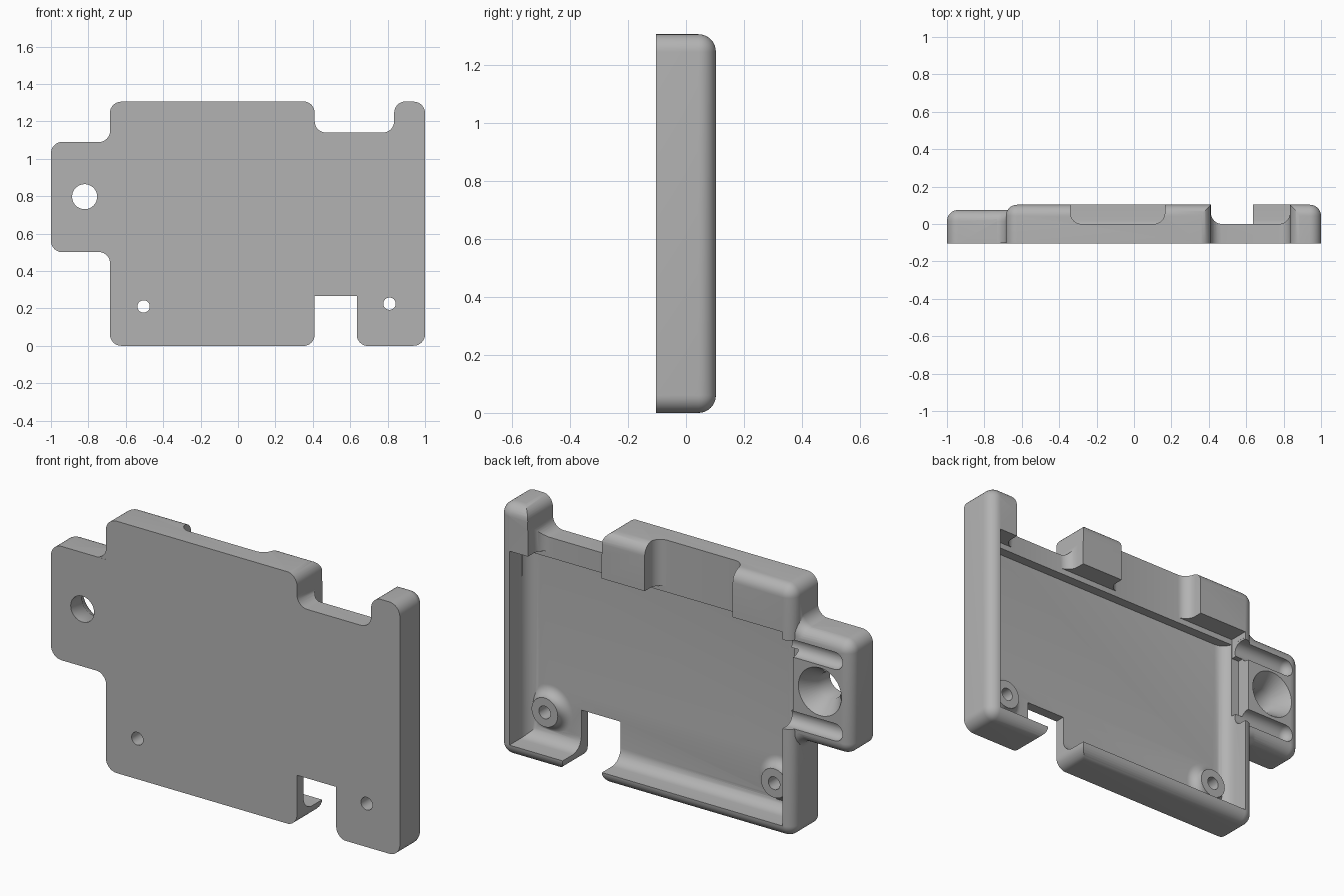
import bpy, bmesh
from math import sin, cos, pi
from mathutils import Vector

if "Cube" in bpy.data.objects:
    bpy.data.objects.remove(bpy.data.objects["Cube"])

grey = bpy.data.materials.new("mid_grey")
grey.use_nodes = True
grey.diffuse_color = (0.45, 0.45, 0.45, 1)
grey.node_tree.nodes["Principled BSDF"].inputs["Base Color"].default_value = (0.45, 0.45, 0.45, 1)

FRONT, BACK, R = -0.103, 0.103, 0.06
STEPS = 8


def rounded(corners):
    """Closed outline from (x, y, radius) corners, all right angles."""
    out = []
    n = len(corners)
    for i, (x, y, r) in enumerate(corners):
        p = Vector((x, y))
        if r <= 0:
            out.append(p)
            continue
        a = (Vector(corners[i - 1][:2]) - p).normalized() * r
        b = (Vector(corners[(i + 1) % n][:2]) - p).normalized() * r
        for k in range(STEPS + 1):
            t = k / STEPS * pi / 2
            out.append(p + a * (1 - sin(t)) + b * (1 - cos(t)))
    return out


def rect(x0, x1, z0, z1, r=0):
    return rounded([(x0, z0, r), (x1, z0, r), (x1, z1, r), (x0, z1, r)])


def circle(x, z, r, n=40):
    return [Vector((x + r * cos(2 * pi * k / n), z + r * sin(2 * pi * k / n))) for k in range(n)]


def loft(name, sections, along_z=False):
    """Solid through matching outlines, stacked along y or z."""
    bm = bmesh.new()
    rings = []
    for h, pts in sections:
        rings.append([bm.verts.new((p.x, p.y, h) if along_z else (p.x, h, p.y)) for p in pts])
    for a, b in zip(rings, rings[1:]):
        for i in range(len(a)):
            j = (i + 1) % len(a)
            bm.faces.new((a[i], a[j], b[j], b[i]))
    bm.faces.new(rings[0][::-1])
    bm.faces.new(rings[-1])
    if bm.calc_volume(signed=True) < 0:
        bmesh.ops.reverse_faces(bm, faces=bm.faces)
    mesh = bpy.data.meshes.new(name)
    bm.to_mesh(mesh)
    bm.free()
    mesh.materials.append(grey)
    obj = bpy.data.objects.new(name, mesh)
    bpy.context.collection.objects.link(obj)
    return obj


def round_steps(r):
    """(inset, rise) pairs of a quarter round."""
    return [(r * (1 - cos(k / STEPS * pi / 2)), r * sin(k / STEPS * pi / 2)) for k in range(STEPS + 1)]


def slab(name, x0, x1, z0, z1, back):
    """Plate with round corners and a rounded back edge."""
    def ring(d):
        return rect(x0 + d, x1 - d, z0 + d, z1 - d, R + 0.001 - d)
    return loft(name, [(FRONT, ring(0))] + [(back - R + h, ring(d)) for d, h in round_steps(R)])


def volume(mesh):
    bm = bmesh.new()
    bm.from_mesh(mesh)
    v = bm.calc_volume(signed=True)
    bm.free()
    return v


def combine(target, tool, op):
    """Apply a boolean, taking the first solver that gives a sound solid."""
    tool.hide_render = True
    before = volume(target.data)
    for solver in ("MANIFOLD", "EXACT", "FLOAT"):
        mod = target.modifiers.new("join_or_cut", "BOOLEAN")
        mod.operation, mod.object, mod.solver = op, tool, solver
        deps = bpy.context.evaluated_depsgraph_get()
        mesh = bpy.data.meshes.new_from_object(target.evaluated_get(deps))
        target.modifiers.clear()
        ratio = volume(mesh) / before
        if (1 < ratio < 2) if op == "UNION" else (0.3 < ratio < 1):
            target.data = mesh
            break
    bpy.data.objects.remove(tool)


# Main plate and side tab
tray = slab("enclosure_tray", -0.685, 1, 0, 1.305, BACK)
TAB = 0.075
combine(tray, slab("side_tab", -1, -0.55, 0.5, 1.09, TAB), "UNION")

# Concave blends where the tab meets the plate
for edge, s in ((1.089, 1), (0.501, -1)):
    def blend(d):
        x, z, r = -0.684 + d, edge - s * d, R + d
        far, near = edge + s * (R + 0.002), edge - s * 0.1
        return rounded([(-0.59, near, 0), (-0.59, far, 0), (x, far, 0), (x, z, r),
                        (-0.746, z, 0), (-0.746, near, 0)])
    top = TAB - 0.001
    combine(tray, loft("tab_blend", [(FRONT + 0.0005, blend(0))] +
                       [(top - R + h, blend(d)) for d, h in round_steps(R)]), "UNION")

# Board pocket with a coved floor edge and a step under the top wall
FLOOR, COVE = -0.05, 0.07
px0, px1, pz0 = -0.625, 0.94, 0.06
pocket = [(FLOOR + COVE - h, rect(px0 + d, px1 - d, pz0 + d, 1.035)) for d, h in round_steps(COVE)]
combine(tray, loft("pocket", [(0.3, rect(px0, px1, pz0, 1.035))] + pocket), "DIFFERENCE")
step = rect(px0 + 0.0005, px1 - 0.0005, 0.9, 1.065)
combine(tray, loft("pocket_step", [(0.0005, step), (0.31, step)]), "DIFFERENCE")

# Connector openings in the back half of the top wall
for x0, x1 in ((-0.34, 0.165), (0.411, 0.834)):
    shape = rounded([(x0, 0, R), (x1, 0, R), (x1, 0.32, 0), (x0, 0.32, 0)])
    combine(tray, loft("connector_opening", [(1.0, shape), (1.5, shape)], True), "DIFFERENCE")


# Edge notches cut right through, with rounded mouths
def notch(x0, x1, mouth, depth, r, beyond):
    shape = rounded([(x0 - 0.1, mouth, 0), (x0, mouth, R), (x0, depth, r), (x1, depth, r),
                     (x1, mouth, R), (x1 + 0.1, mouth, 0), (x1 + 0.1, beyond, 0), (x0 - 0.1, beyond, 0)])
    combine(tray, loft("notch", [(-0.3, shape), (0.3, shape)]), "DIFFERENCE")


notch(0.41, 0.835, 1.306, 1.14, R, 1.5)
notch(0.41, 0.635, -0.001, 0.265, 0, -0.2)

# Screw bosses with flared feet and through holes
for x, z in ((-0.505, 0.21), (0.81, 0.225)):
    foot = [(FLOOR + 0.05 - h, circle(x, z, 0.075 + d)) for d, h in round_steps(0.05)]
    combine(tray, loft("boss", foot + [(FLOOR - 0.02, circle(x, z, 0.125))]), "UNION")
    combine(tray, loft("boss_hole", [(-0.3, circle(x, z, 0.033)), (0.3, circle(x, z, 0.033))]), "DIFFERENCE")

# Lowered wall between pocket and tab
for x0, y, trim in ((-0.73, TAB + 0.0005, 0), (-0.667, 0.001, 0.002)):
    gap = rect(x0, -0.56, 0.63 + trim, 0.96 - trim)
    combine(tray, loft("wall_gap", [(y, gap), (0.3, gap)]), "DIFFERENCE")

# Round-bottomed cable grooves on the tab
G = 0.045
for z in (0.61, 0.98):
    def groove(d):
        return rect(-0.95 + d, -0.5 - d, z - G + d, z + G - d, G - 0.0002 - d)
    cut = [(0.025 + G - h, groove(d * 0.96)) for d, h in round_steps(G)]
    combine(tray, loft("cable_groove", [(0.3, groove(0))] + cut), "DIFFERENCE")

# Countersunk mounting hole
cx, cz = -0.82, 0.797
combine(tray, loft("mount_hole", [(-0.3, circle(cx, cz, 0.067)), (-0.01, circle(cx, cz, 0.067)),
                                  (0.077, circle(cx, cz, 0.125))]), "DIFFERENCE")

bpy.ops.object.select_all(action="DESELECT")
tray.select_set(True)
bpy.context.view_layer.objects.active = tray
bpy.ops.object.shade_smooth_by_angle(angle=0.6)
